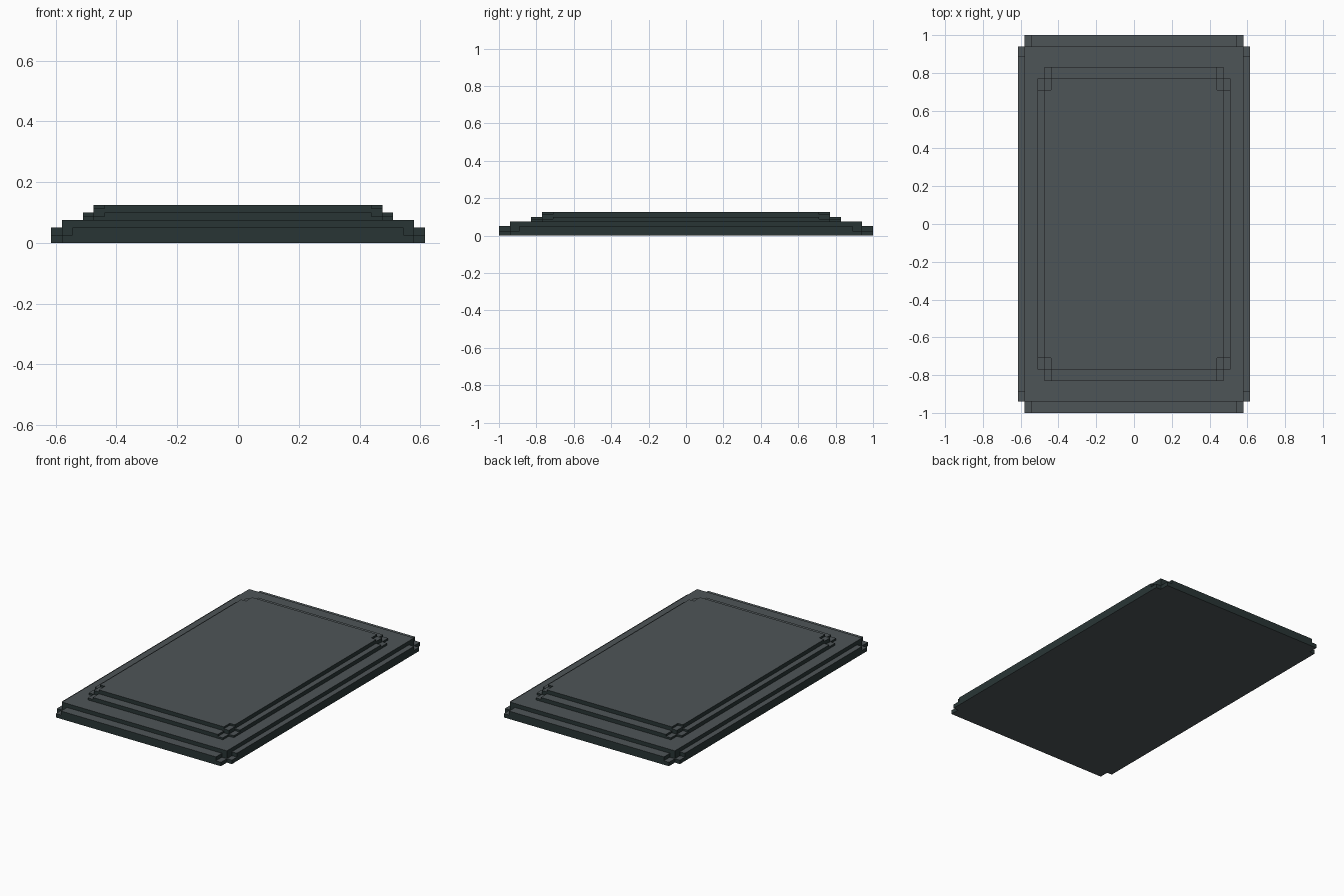
import bpy, bmesh

if "Cube" in bpy.data.objects:
    bpy.data.objects.remove(bpy.data.objects["Cube"])


def material(name, rgb):
    m = bpy.data.materials.new(name)
    m.diffuse_color = (*rgb, 1)
    m.use_nodes = True
    m.node_tree.nodes["Principled BSDF"].inputs["Base Color"].default_value = m.diffuse_color
    return m


MATS = [material("slate_grey", (0.076, 0.09, 0.097)),
        material("dark_green_grey", (0.022, 0.036, 0.036))]

# Grid lines of the stepped slab (half widths) and the cells between them
XS = [0.44, 0.475, 0.51, 0.545, 0.58, 0.615]
YS = [0.71, 0.77, 0.83, 0.89, 0.94, 1.0]


def height(x, y):
    """Top of the slab at a point: two stepped tiers with half-step corners."""
    if x < 0.475 and y < 0.77:
        return 0.1125 if x > 0.44 and y > 0.71 else 0.125
    if x < 0.475 and y < 0.83:
        return 0.0875 if x > 0.44 else 0.1
    if x < 0.51 and y < 0.77:
        return 0.0875 if y > 0.71 else 0.1
    if x < 0.58 and y < 0.94:
        return 0.075
    if x < 0.58:
        return 0.025 if x > 0.545 else 0.05
    if y < 0.94:
        return 0.025 if y > 0.89 else 0.05
    return 0.0


def stepped_slab(name):
    gx = [-v for v in reversed(XS)] + XS
    gy = [-v for v in reversed(YS)] + YS
    nx, ny = len(gx) - 1, len(gy) - 1

    def h(i, j):
        if not (0 <= i < nx and 0 <= j < ny):
            return 0.0
        return height(abs(gx[i] + gx[i + 1]) / 2, abs(gy[j] + gy[j + 1]) / 2)

    bm = bmesh.new()

    def face(pts, mat):
        bm.faces.new([bm.verts.new(p) for p in pts]).material_index = mat

    for i in range(nx):
        for j in range(ny):
            t = h(i, j)
            if t == 0:
                continue
            x0, x1, y0, y1 = gx[i], gx[i + 1], gy[j], gy[j + 1]
            # tread and underside
            face([(x0, y0, t), (x1, y0, t), (x1, y1, t), (x0, y1, t)], 0)
            face([(x0, y1, 0), (x1, y1, 0), (x1, y0, 0), (x0, y0, 0)], 0)
            # risers wherever the neighbouring cell is lower
            for di, dj, a, b in ((0, -1, (x0, y0), (x1, y0)), (1, 0, (x1, y0), (x1, y1)),
                                 (0, 1, (x1, y1), (x0, y1)), (-1, 0, (x0, y1), (x0, y0))):
                s = h(i + di, j + dj)
                if s < t:
                    face([(*a, s), (*b, s), (*b, t), (*a, t)], 1)
    bmesh.ops.remove_doubles(bm, verts=bm.verts, dist=1e-5)
    bmesh.ops.dissolve_limit(bm, angle_limit=0.01, verts=bm.verts, edges=bm.edges,
                             delimit={'MATERIAL'})
    me = bpy.data.meshes.new(name)
    bm.to_mesh(me)
    bm.free()
    for m in MATS:
        me.materials.append(m)
    ob = bpy.data.objects.new(name, me)
    bpy.context.collection.objects.link(ob)
    return ob


stepped_slab("stepped_slab")
